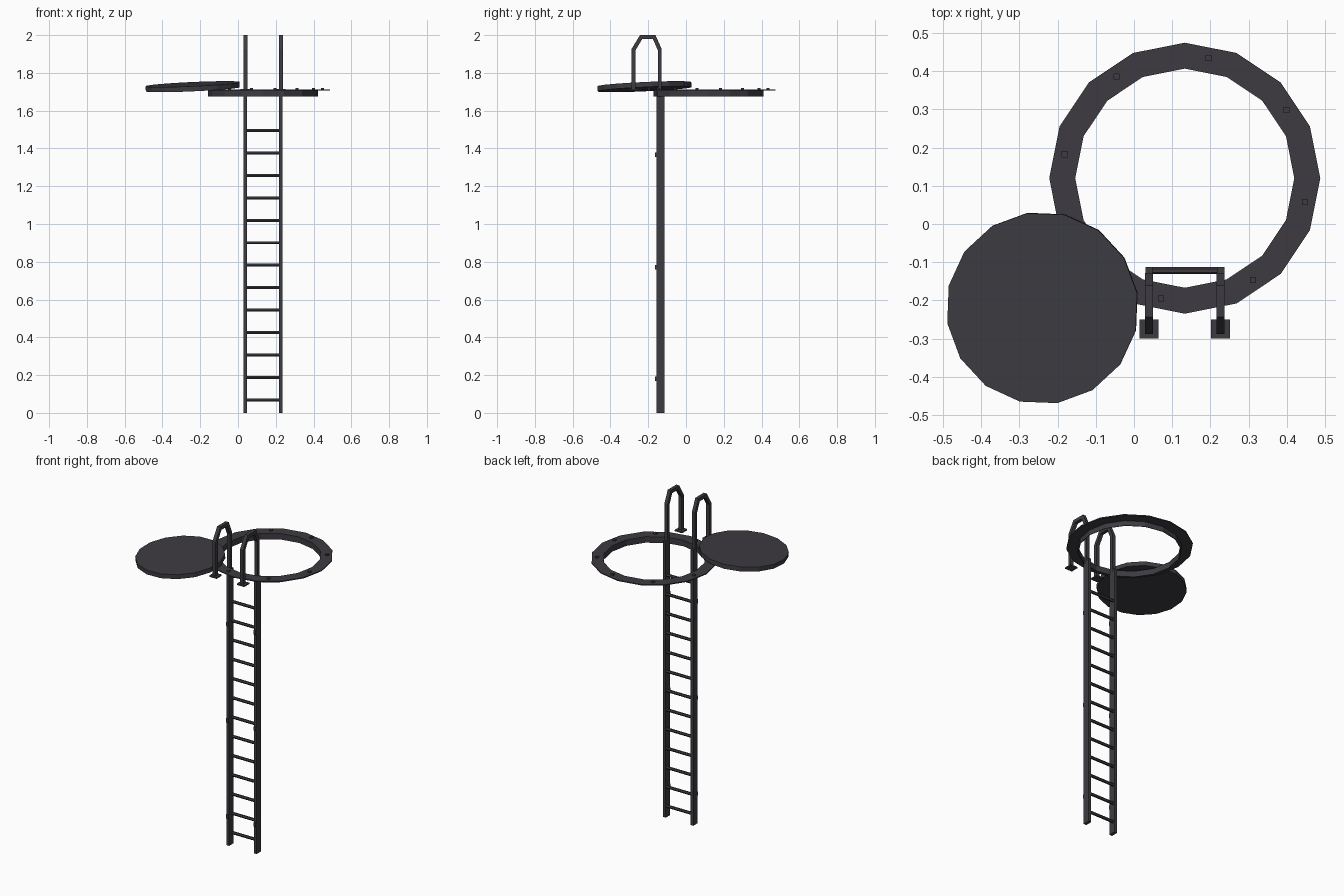
import bpy, bmesh, math
from mathutils import Vector, Matrix

if "Cube" in bpy.data.objects:
    bpy.data.objects.remove(bpy.data.objects["Cube"])

steel = bpy.data.materials.new("dark_steel")
steel.diffuse_color = (0.047, 0.044, 0.053, 1)
steel.use_nodes = True
steel.node_tree.nodes["Principled BSDF"].inputs["Base Color"].default_value = steel.diffuse_color


def finish(name, bm):
    bmesh.ops.recalc_face_normals(bm, faces=bm.faces)
    me = bpy.data.meshes.new(name)
    bm.to_mesh(me)
    bm.free()
    me.materials.append(steel)
    ob = bpy.data.objects.new(name, me)
    bpy.context.collection.objects.link(ob)
    return ob


def box(name, lo, hi):
    bm = bmesh.new()
    lo, hi = Vector(lo), Vector(hi)
    m = Matrix.Translation((lo + hi) / 2) @ Matrix.Diagonal((*(hi - lo), 1))
    bmesh.ops.create_cube(bm, size=1, matrix=m)
    return finish(name, bm)


def lathe(name, profile, centre, sides=16):
    """Spin a closed (radius, z) profile around a vertical axis."""
    bm = bmesh.new()
    rings = []
    for i in range(sides):
        a = 2 * math.pi * i / sides
        rings.append([bm.verts.new((centre[0] + r * math.cos(a), centre[1] + r * math.sin(a), z))
                      for r, z in profile])
    n = len(profile)
    for i in range(sides):
        a, b = rings[i], rings[(i + 1) % sides]
        for k in range(n):
            bm.faces.new((a[k], b[k], b[(k + 1) % n], a[(k + 1) % n]))
    return finish(name, bm)


def square_tube(name, x, path, w):
    """Mitred square bar following a (y, z) path at a fixed x."""
    bm = bmesh.new()
    pts = [Vector(p) for p in path]
    sections = []
    for i, p in enumerate(pts):
        d1 = (p - pts[i - 1]).normalized() if i else (pts[1] - p).normalized()
        d2 = (pts[i + 1] - p).normalized() if i < len(pts) - 1 else d1
        t = (d1 + d2).normalized()
        off = Vector((-t.y, t.x)) * (w / 2 / t.dot(d1))
        sections.append([bm.verts.new((x + sx * w / 2, p.x + s * off.x, p.y + s * off.y))
                         for sx, s in ((-1, -1), (1, -1), (1, 1), (-1, 1))])
    for a, b in zip(sections, sections[1:]):
        for k in range(4):
            bm.faces.new((a[k], a[(k + 1) % 4], b[(k + 1) % 4], b[k]))
    bm.faces.new(sections[0])
    bm.faces.new(sections[-1])
    return finish(name, bm)


# Hatch frame: thin flange with a collar hanging below its inner edge
CX, CY = 0.133, 0.12
lathe("hatch_ring", [(0.355, 1.713), (0.355, 1.707), (0.291, 1.707), (0.291, 1.676),
                     (0.287, 1.676), (0.287, 1.713)], (CX, CY))

# Flange bolts
for i in range(8):
    a = math.radians(33.75 + 45 * i)
    x, y = CX + 0.321 * math.cos(a), CY + 0.321 * math.sin(a)
    box("ring_bolt", (x - 0.008, y - 0.008, 1.71), (x + 0.008, y + 0.008, 1.721))

# Lid leaning on the ring edge
bm = bmesh.new()
normal = Vector((-0.045, -0.045, 1)).normalized()
tilt = Vector((0, 0, 1)).rotation_difference(normal).to_matrix().to_4x4()
bmesh.ops.create_cone(bm, cap_ends=True, segments=16, radius1=0.252, radius2=0.252, depth=0.027,
                      matrix=Matrix.Translation((-0.24, -0.22, 1.727)) @ tilt
                      @ Matrix.Rotation(math.radians(9), 4, 'Z'))
finish("hatch_lid", bm)

# Ladder rails, handrail loops, foot plates and rail bolts
for x in (0.039, 0.227):
    box("ladder_rail", (x - 0.0095, -0.156, 0), (x + 0.0095, -0.113, 1.70))
    square_tube("handrail_loop", x, [(-0.139, 1.69), (-0.139, 1.923), (-0.168, 1.989),
                                     (-0.238, 1.989), (-0.278, 1.923), (-0.278, 1.71)], 0.021)
    box("foot_plate", (x - 0.025, -0.30, 1.706), (x + 0.025, -0.25, 1.714))
    for z in (0.18, 0.772, 1.366):
        box("rail_bolt", (x - 0.008, -0.163, z - 0.012), (x + 0.008, -0.15, z + 0.012))

# Rungs
for i in range(13):
    bm = bmesh.new()
    bmesh.ops.create_cone(bm, cap_ends=True, segments=6, radius1=0.009, radius2=0.009, depth=0.18,
                          matrix=Matrix.Translation((0.133, -0.122, 0.069 + 0.1188 * i))
                          @ Matrix.Rotation(math.pi / 2, 4, 'Y'))
    finish("rung", bm)
